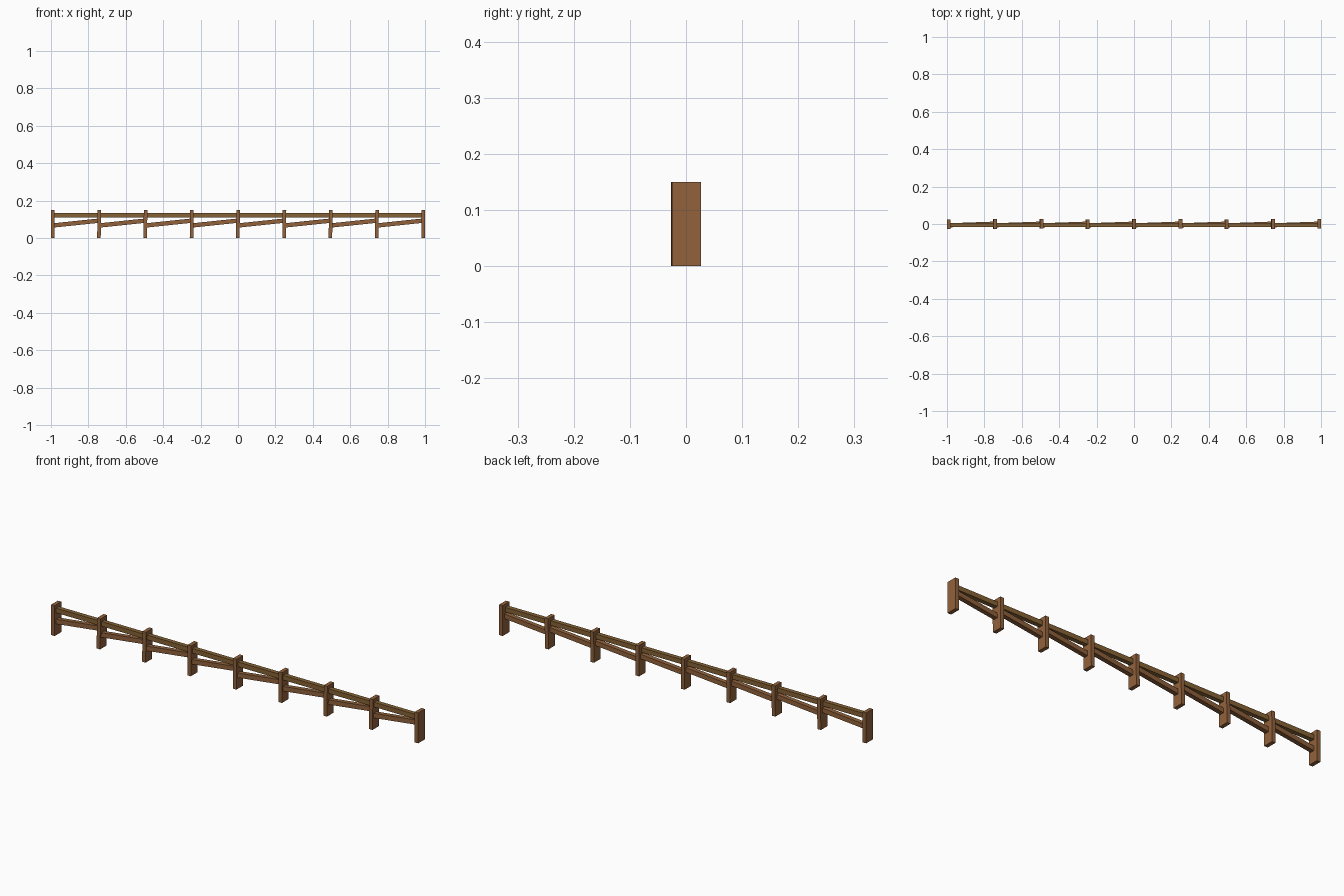
import bpy
from mathutils import Matrix, Vector

if "Cube" in bpy.data.objects:
    bpy.data.objects.remove(bpy.data.objects["Cube"])


def material(name, rgb):
    m = bpy.data.materials.new(name)
    m.diffuse_color = (*rgb, 1)
    m.use_nodes = True
    m.node_tree.nodes["Principled BSDF"].inputs["Base Color"].default_value = m.diffuse_color
    return m


POST = material("post wood", (0.285, 0.122, 0.045))
TOP = material("top rail wood", (0.235, 0.122, 0.035))
LOW = material("lower rail wood", (0.285, 0.122, 0.045))


def beam(name, a, b, width, height, mat):
    """Box running from a to b; width is across y, height across z (or x for posts)."""
    a, b = Vector(a), Vector(b)
    d = b - a
    x = d.normalized()
    y = (Vector((0, 1, 0)) - x * x.y).normalized()
    z = x.cross(y)
    rot = Matrix((x, y, z)).transposed().to_4x4()
    bpy.ops.mesh.primitive_cube_add(size=1)
    o = bpy.context.object
    o.name = name
    o.data.transform(Matrix.Translation((a + b) / 2) @ rot
                     @ Matrix.Diagonal((d.length, width, height, 1)))
    o.data.materials.append(mat)
    return o


# Nine posts, the inner ones leaning a hair
N, END = 9, 0.99
xs = [-END + 2 * END * i / (N - 1) for i in range(N)]
for i, x in enumerate(xs):
    lean = 0.001 if 0 < i < N - 1 else 0
    dy = 0.001 * (i % 3 - 1)
    beam(f"post_{i + 1}", (x - lean, dy, 0), (x + lean, dy, 0.15), 0.051, 0.019, POST)

# Straight top rail through all posts
beam("top_rail", (-END, -0.005, 0.122), (END, -0.005, 0.122), 0.022, 0.023, TOP)

# Slanting lower rail in each bay, rising and drifting back to the right
for i in range(N - 1):
    beam(f"lower_rail_{i + 1}", (xs[i], -0.007, 0.067), (xs[i + 1], 0.002, 0.093),
         0.022, 0.023, LOW)
